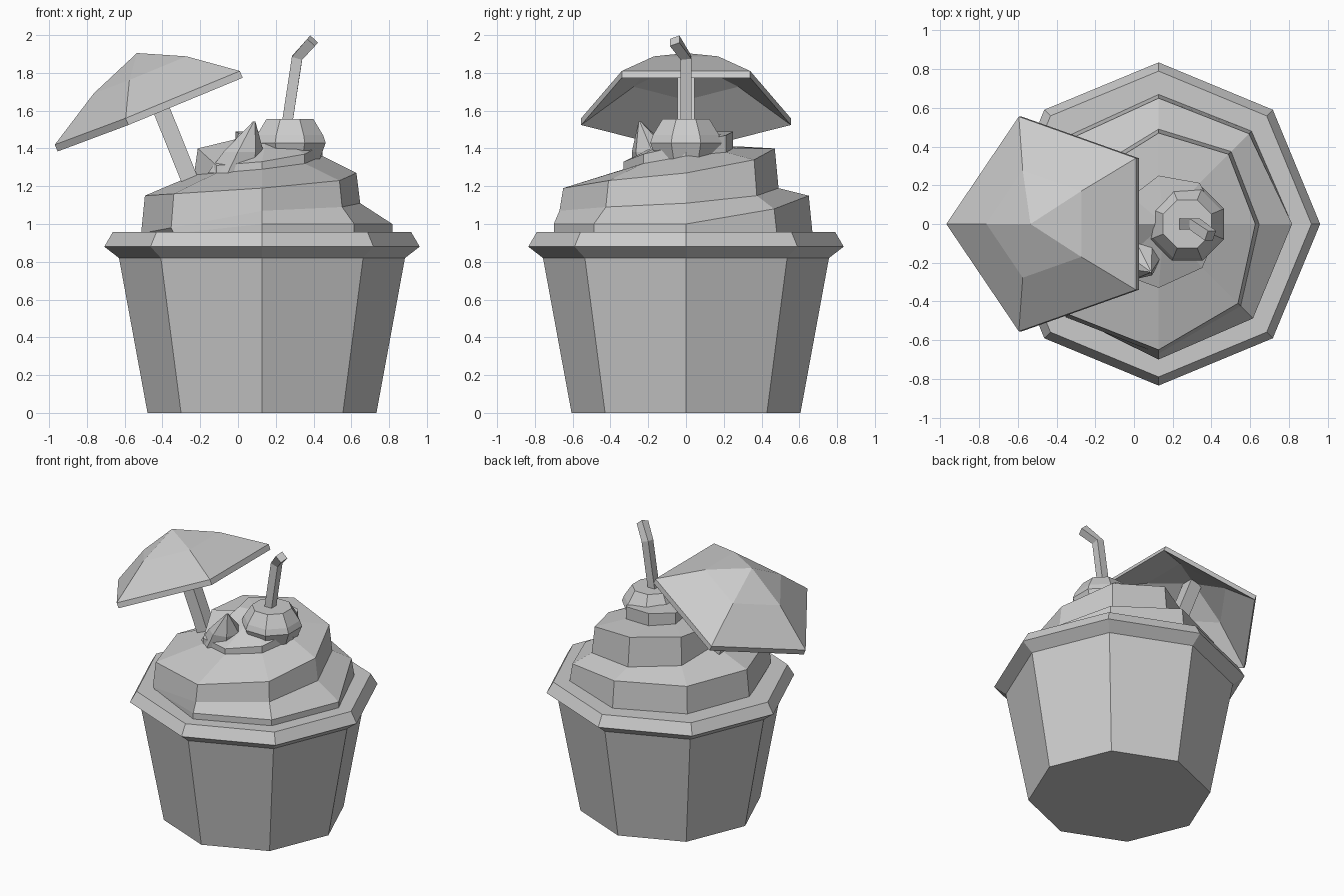
import bpy, bmesh, math
from mathutils import Vector

if "Cube" in bpy.data.objects:
    bpy.data.objects.remove(bpy.data.objects["Cube"])

CX = 0.127  # cup axis

grey = bpy.data.materials.new("plain grey")
grey.use_nodes = True
COLOUR = (0.6, 0.6, 0.6, 1)
grey.diffuse_color = COLOUR
grey.node_tree.nodes["Principled BSDF"].inputs["Base Color"].default_value = COLOUR


def add_mesh(name, verts, faces):
    mesh = bpy.data.meshes.new(name)
    mesh.from_pydata([tuple(v) for v in verts], [], faces)
    bm = bmesh.new()
    bm.from_mesh(mesh)
    bmesh.ops.recalc_face_normals(bm, faces=bm.faces)
    bm.to_mesh(mesh)
    bm.free()
    mesh.materials.append(grey)
    obj = bpy.data.objects.new(name, mesh)
    bpy.context.scene.collection.objects.link(obj)
    return obj


def polar(cx, r, degrees, z):
    a = math.radians(degrees)
    return Vector((cx + r * math.cos(a), r * math.sin(a), z))


def loft(name, rings):
    """Closed skin over rings of equal size, capped at both ends."""
    n = len(rings[0])
    verts = [v for ring in rings for v in ring]
    faces = [(a * n + i, a * n + (i + 1) % n, (a + 1) * n + (i + 1) % n, (a + 1) * n + i)
             for a in range(len(rings) - 1) for i in range(n)]
    faces += [tuple(range(n)), tuple(range(len(verts) - n, len(verts)))]
    return add_mesh(name, verts, faces)


def turned(name, cx, profile, sides=8, start=0):
    return loft(name, [[polar(cx, r, start + i * 360 / sides, z) for i in range(sides)]
                       for r, z in profile])


def square_rod(name, points, half):
    """Square rod following a path in roughly the XZ plane."""
    pts = [Vector(p) for p in points]
    rings = []
    for i, p in enumerate(pts):
        d = (pts[min(i + 1, len(pts) - 1)] - pts[max(i - 1, 0)]).normalized()
        u = d.cross(Vector((0, 1, 0))).normalized() * half
        w = d.cross(u).normalized() * half
        rings.append([p + u + w, p + u - w, p - u - w, p - u + w])
    return loft(name, rings)


# Cup and its rim
turned("cup", CX, [(0.606, 0), (0.757, 0.82)])
turned("cup_rim", CX, [(0.757, 0.82), (0.835, 0.88), (0.79, 0.957)])

# Frosting: one rising coil, each step is radius, wall bottom, wall top
coil = [(.66, .95, .95), (.70, .95, 1.0), (.69, .95, 1.0), (.69, .95, 1.0),
        (.68, .95, 1.08), (.67, .95, 1.15), (.65, .95, 1.15), (.64, .95, 1.15),
        (.68, .98, 1.16), (.67, 1.07, 1.19), (.60, 1.09, 1.23), (.52, 1.11, 1.27),
        (.53, 1.15, 1.34), (.49, 1.19, 1.40), (.43, 1.21, 1.41), (.36, 1.26, 1.40),
        (.34, 1.27, 1.31), (.33, 1.29, 1.33), (.32, 1.32, 1.37), (.32, 1.36, 1.42),
        (.30, 1.38, 1.47), (.25, 1.40, 1.49), (.20, 1.41, 1.49), (.12, 1.41, 1.48)]
verts = []
for k, (r, low, high) in enumerate(coil):
    lean = 0.02 if high - low > 0.1 else 0
    verts += [polar(CX, r, 225 + 45 * k, low), polar(CX, r - lean, 225 + 45 * k, high)]
last = len(coil) - 1
faces = []
for k in range(last):
    faces.append((2 * k, 2 * k + 2, 2 * k + 3, 2 * k + 1))          # wall
    if k + 9 <= last:
        faces.append((2 * k + 1, 2 * k + 3, 2 * k + 18, 2 * k + 16))  # ledge
    else:
        faces.append((2 * k + 1, 2 * k + 3, len(verts)))            # crown
faces += [(14, 16, 1), (2 * last + 1, 2 * last - 13, len(verts)),
          (2 * last, 2 * last + 1, 2 * last - 13)]
verts.append(Vector((CX + 0.03, 0, 1.49)))
add_mesh("frosting_swirl", verts, faces)

# Cherry and bent stem
turned("cherry", 0.275, [(0.15, 1.29), (0.205, 1.43), (0.19, 1.47), (0.135, 1.555)], start=22.5)
square_rod("cherry_stem", [(0.255, 0.0, 1.5), (0.313, 0.0, 1.88), (0.395, -0.06, 1.97)], 0.028)

# Leaning pointed fruit slice beside the cherry
n = 7
base = [Vector((-0.02, -0.13, 1.27)) + polar(0, 0.155, i * 360 / n, 0) for i in range(n)]
mid = [v.lerp(Vector((0.09, -0.25, 1.55)), 0.4) + (v - Vector((-0.02, -0.13, 1.27))) * 0.12
       for v in base]
tip = [v.lerp(Vector((0.09, -0.25, 1.555)), 0.96) for v in base]
loft("fruit_slice", [base, mid, tip])

# Paper umbrella: five-sided domed shell with a thin edge
apex = Vector((-0.535, 0, 1.905))
rim = [Vector(p) for p in ((-0.97, 0, 1.42), (-0.595, -0.555, 1.56), (0.01, -0.34, 1.81),
                           (0.01, 0.34, 1.81), (-0.595, 0.555, 1.56))]
bulge = Vector((-0.01, 0, 0.03))
top = [apex] + [apex.lerp(v, 0.5) + bulge for v in rim] + rim
drop = Vector((0.015, 0, -0.036))
verts = top + [v + drop for v in top]
faces = []
for i in range(5):
    j = (i + 1) % 5
    for o in (0, 11):
        faces += [(o, o + 1 + i, o + 1 + j), (o + 1 + i, o + 6 + i, o + 6 + j, o + 1 + j)]
    faces.append((6 + i, 6 + j, 17 + j, 17 + i))
add_mesh("umbrella_canopy", verts, faces)
square_rod("umbrella_stick", [(-0.21, 0, 1.12), (-0.51, 0, 1.865)], 0.045)
